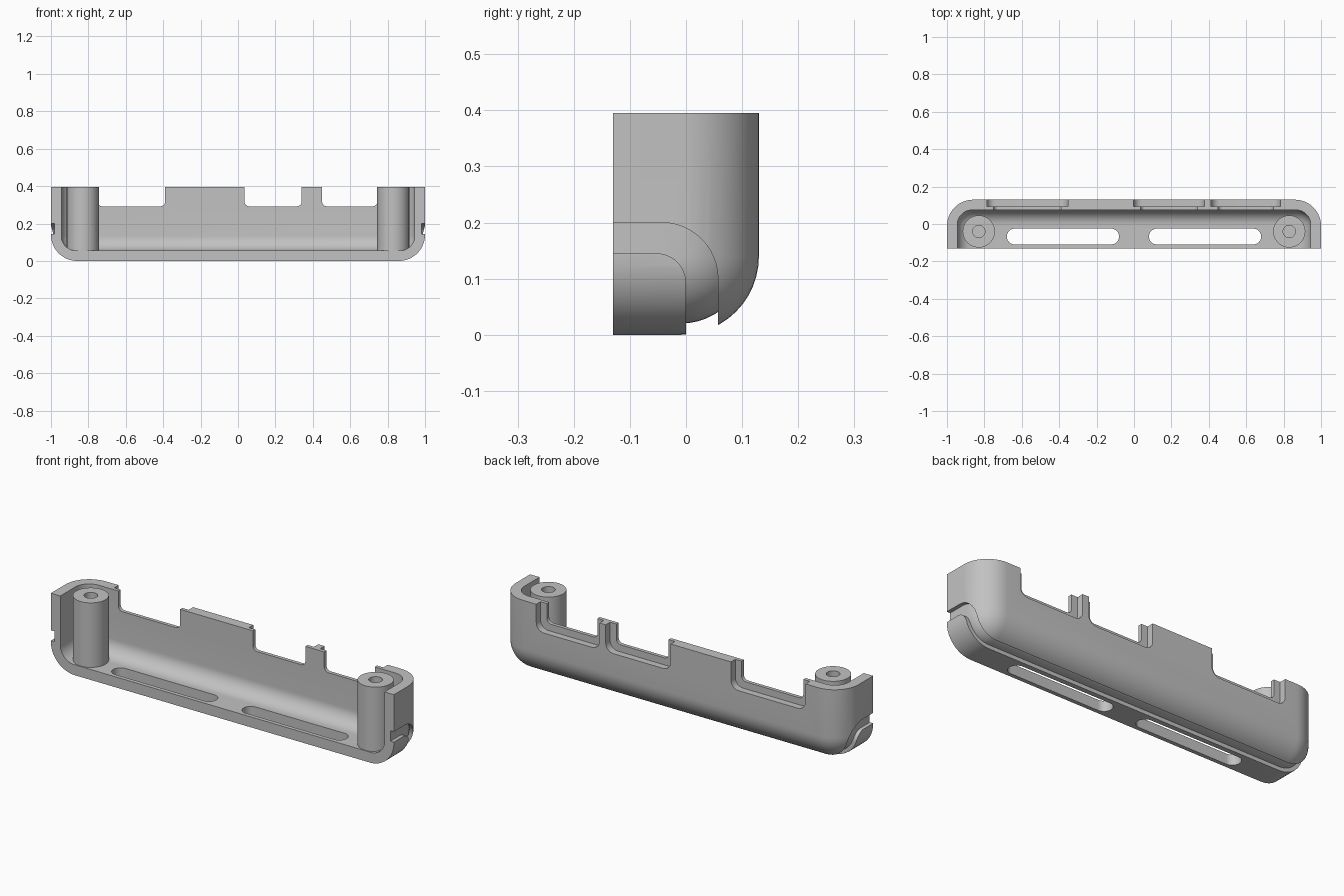
import bpy
import bmesh
from math import cos, sin, pi, tau
from mathutils import Vector

cube = bpy.data.objects.get("Cube")
if cube:
    bpy.data.objects.remove(cube, do_unlink=True)

grey = bpy.data.materials.new("plain grey plastic")
grey.use_nodes = True
colour = (0.54, 0.54, 0.54, 1)
grey.diffuse_color = colour
grey.node_tree.nodes["Principled BSDF"].inputs["Base Color"].default_value = colour


def finish(bm, name):
    bmesh.ops.recalc_face_normals(bm, faces=bm.faces)
    mesh = bpy.data.meshes.new(name)
    bm.to_mesh(mesh)
    bm.free()
    obj = bpy.data.objects.new(name, mesh)
    mesh.materials.append(grey)
    bpy.context.collection.objects.link(obj)
    return obj


def tray(name, inset, radius, front, top):
    """Box with rounded sides, back and underside, square at front and top."""
    bm = bmesh.new()
    bmesh.ops.create_cube(bm, size=2)
    # Every edge that does not lie in the front or top face is rounded
    edges = [e for e in bm.edges
             if (e.verts[0].co + e.verts[1].co).y > -1.5
             and (e.verts[0].co + e.verts[1].co).z < 1.5]
    x, back = 1 - inset, 0.13 - inset
    for v in bm.verts:
        v.co = Vector((x * v.co.x, back if v.co.y > 0 else front,
                       top if v.co.z > 0 else inset))
    bmesh.ops.bevel(bm, geom=edges, offset=radius, segments=12,
                    profile=0.5, affect='EDGES')
    return finish(bm, name)


def rounded_prism(name, axis, u, v, r, w):
    """Rounded rectangle u by v, pushed along an axis over the range w."""
    bm = bmesh.new()
    rings = ([], [])
    corners = [(u[1] - r, v[1] - r), (u[0] + r, v[1] - r),
               (u[0] + r, v[0] + r), (u[1] - r, v[0] + r)]
    for ring, depth in zip(rings, w):
        for i, (cu, cv) in enumerate(corners):
            for k in range(13):
                a = (i + k / 12) * pi / 2
                p = [cu + r * cos(a), cv + r * sin(a)]
                p.insert(axis, depth)
                ring.append(bm.verts.new(p))
        bm.faces.new(ring)
    near, far = rings
    for i in range(len(near)):
        bm.faces.new((near[i - 1], near[i], far[i], far[i - 1]))
    return finish(bm, name)


def cut(obj, cutter):
    bpy.context.view_layer.objects.active = obj
    mod = obj.modifiers.new("cut", 'BOOLEAN')
    mod.operation = 'DIFFERENCE'
    mod.solver = 'EXACT'
    mod.object = cutter
    bpy.ops.object.modifier_apply(modifier=mod.name)
    bpy.data.objects.remove(cutter, do_unlink=True)


def smooth(obj):
    bpy.ops.object.select_all(action='DESELECT')
    obj.select_set(True)
    bpy.context.view_layer.objects.active = obj
    bpy.ops.object.shade_smooth_by_angle(angle=0.5)


# Shell, open at front and top
shell = tray("shell", 0, 0.14, -0.13, 0.395)
cut(shell, tray("hollow", 0.055, 0.08, -0.3, 0.6))

# Shallow groove running up both ends and across the underside
groove = rounded_prism("groove", 0, (-0.3, 0.057), (-0.3, 0.2), 0.1, (-1.1, 1.1))
cut(groove, rounded_prism("pad", 0, (-0.4, 0), (-0.4, 0.145), 0.052, (-1.2, 1.2)))
cut(groove, tray("groove_bed", 0.02, 0.12, -0.5, 0.6))
cut(shell, groove)

# Floor slots
for side in (-1, 1):
    mid = side * 0.38
    cut(shell, rounded_prism("slot", 2, (mid - 0.3, mid + 0.3),
                             (-0.109, -0.025), 0.0415, (-0.1, 0.2)))

# Port openings in the back wall, each with a wider recess outside
for left, right in ((-0.75, -0.39), (0.035, 0.34), (0.45, 0.745)):
    cut(shell, rounded_prism("opening", 1, (left, right),
                             (0.292, 0.6), 0.025, (0.02, 0.3)))
    cut(shell, rounded_prism("recess", 1, (left - 0.037, right + 0.037),
                             (0.255, 0.7), 0.045, (0.094, 0.4)))
smooth(shell)

# Screw posts with blind holes
for side, label in ((1, "left"), (-1, "right")):
    bm = bmesh.new()
    profile = [(0, 0.1), (0.033, 0.1), (0.033, 0.395),
               (0.086, 0.395), (0.086, 0.052), (0, 0.052)]
    centre = Vector((side * 0.83, -0.04, 0))
    verts = [bm.verts.new(centre + Vector((r, 0, z))) for r, z in profile]
    edges = [bm.edges.new(pair) for pair in zip(verts, verts[1:])]
    bmesh.ops.spin(bm, geom=verts + edges, cent=centre, axis=(0, 0, 1),
                   angle=tau, steps=48, use_merge=True)
    bmesh.ops.remove_doubles(bm, verts=bm.verts, dist=0.0001)
    smooth(finish(bm, label + "_screw_post"))
